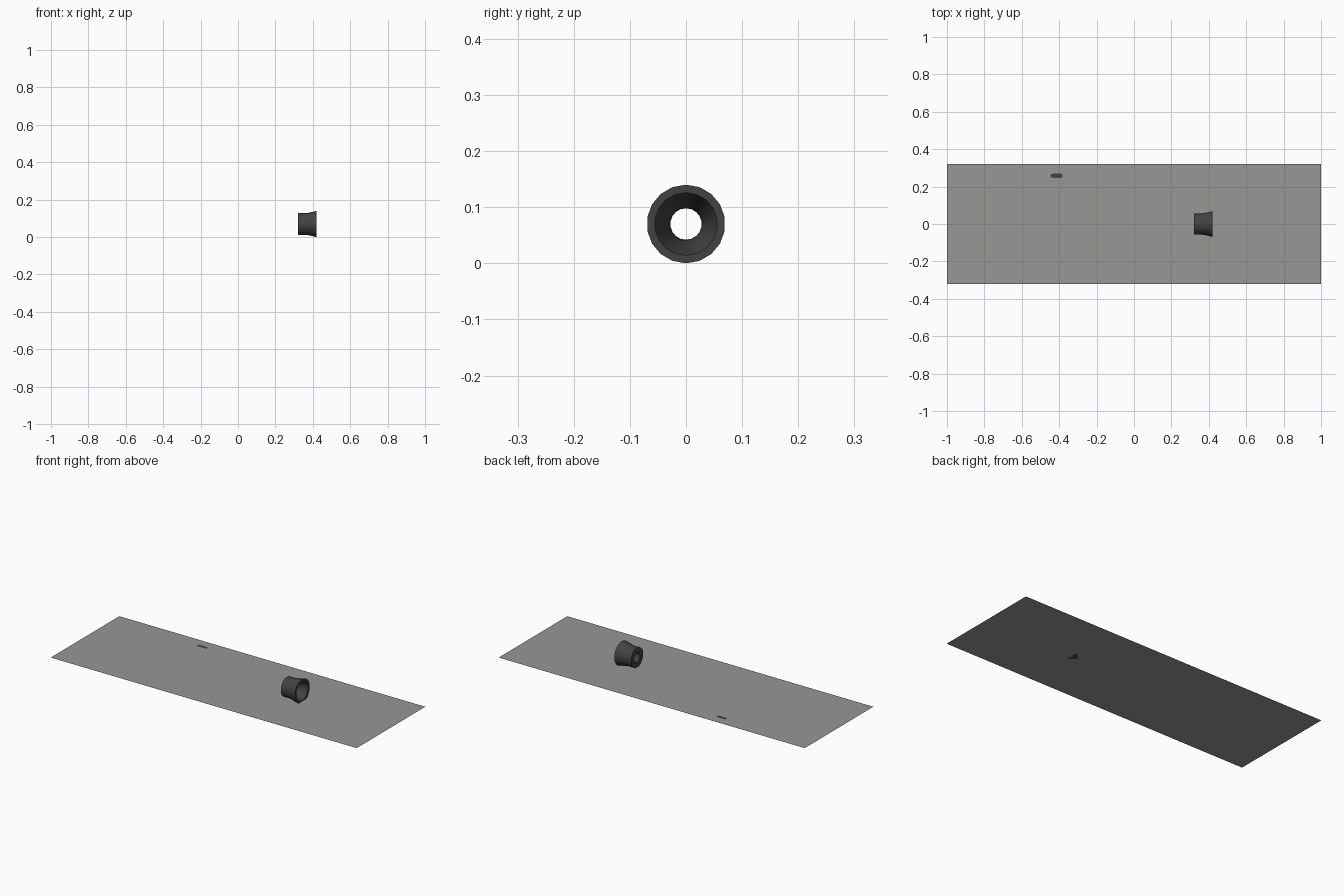
import bpy, bmesh, math

if "Cube" in bpy.data.objects:
    bpy.data.objects.remove(bpy.data.objects["Cube"])


def material(name, rgb):
    m = bpy.data.materials.new(name)
    m.diffuse_color = (*rgb, 1.0)
    m.use_nodes = True
    m.node_tree.nodes["Principled BSDF"].inputs["Base Color"].default_value = m.diffuse_color
    return m


def add_object(name, bm, mat):
    me = bpy.data.meshes.new(name)
    bm.to_mesh(me)
    bm.free()
    me.materials.append(mat)
    ob = bpy.data.objects.new(name, me)
    bpy.context.collection.objects.link(ob)
    return ob


def flat_sheet(name, points, z, mat):
    bm = bmesh.new()
    face = bm.faces.new([bm.verts.new((x, y, z)) for x, y in points])
    face.normal_update()
    if face.normal.z < 0:
        face.normal_flip()
    return add_object(name, bm, mat)


grey = material("mid grey", (0.31, 0.31, 0.305))
dark = material("charcoal", (0.055, 0.055, 0.055))

# Base sheet, crossing the lowest edge of the flared ring
SHEET_Z = 0.01
flat_sheet("base_sheet", [(-1, -0.32), (1, -0.32), (1, 0.32), (-1, 0.32)], SHEET_Z, grey)

# Small round-ended mark near the back edge
mark = []
for cx, start in ((-0.392, -90), (-0.436, 90)):
    for i in range(5):
        a = math.radians(start + 45 * i)
        mark.append((cx + 0.011 * math.cos(a), 0.258 + 0.011 * math.sin(a)))
flat_sheet("small_mark", mark, SHEET_Z + 0.0005, dark)

# Flared nozzle: closed (x, radius) profile turned about the x axis
SIDES = 18
AXIS_Z = 0.07
profile = [(0.32, 0.028), (0.32, 0.058), (0.365, 0.058), (0.39, 0.0625),
           (0.42, 0.07), (0.42, 0.056), (0.412, 0.053), (0.345, 0.030)]
bm = bmesh.new()
rings = []
for i in range(SIDES):
    a = math.tau * i / SIDES
    rings.append([bm.verts.new((x, r * math.sin(a), AXIS_Z + r * math.cos(a)))
                  for x, r in profile])
for i in range(SIDES):
    a, b = rings[i], rings[(i + 1) % SIDES]
    for j in range(len(profile)):
        k = (j + 1) % len(profile)
        bm.faces.new((a[j], a[k], b[k], b[j]))
bmesh.ops.recalc_face_normals(bm, faces=bm.faces)
nozzle = add_object("flared_nozzle", bm, dark)
bpy.context.view_layer.objects.active = nozzle
nozzle.select_set(True)
bpy.ops.object.shade_smooth_by_angle(angle=math.radians(30))
